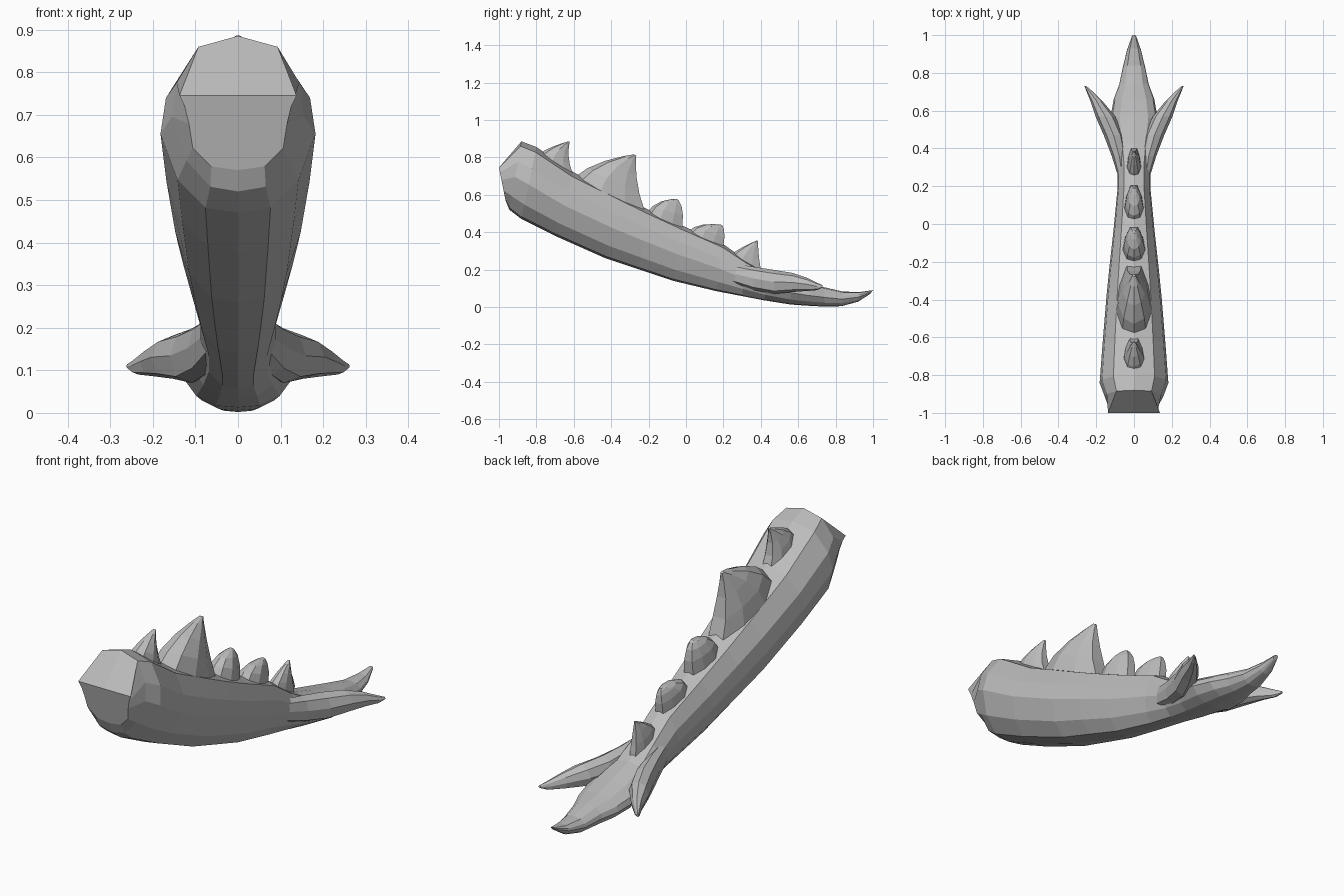
import bpy, bmesh
from mathutils import Vector

if "Cube" in bpy.data.objects:
    bpy.data.objects.remove(bpy.data.objects["Cube"])

grey = bpy.data.materials.new("stone grey")
grey.diffuse_color = (0.5, 0.5, 0.5, 1)
grey.use_nodes = True
grey.node_tree.nodes["Principled BSDF"].inputs["Base Color"].default_value = grey.diffuse_color

# Right half of each cross-section: (u = width factor, v = position from first to second edge)
BODY = [(0, 0), (.42, .03), (.78, .2), (1, .48), (.93, .7), (.6, .93), (0, 1)]
SNOUT = [(0, 0), (.5, .05), (.85, .3), (.92, .62), (1, .85), (1.1, 1), (0, 1)]
FLUKE = [(0, 0), (.75, .12), (1, .5), (.7, .85), (0, 1)]
SPIKE = [(0, 0), (.65, .1), (1, .38), (.8, .72), (.4, 1)]


def loft(name, rings):
    """Skin rings of (edge a (y,z), edge b (y,z), half width, x centre, section)."""
    bm = bmesh.new()
    loops = []
    for a, b, hw, cx, sec in rings:
        pts = sec + [(-u, v) for u, v in reversed(sec) if u > 0]
        loops.append([bm.verts.new((cx + u * hw,
                                    a[0] + (b[0] - a[0]) * v,
                                    a[1] + (b[1] - a[1]) * v)) for u, v in pts])
    n = len(loops[0])
    for p, q in zip(loops, loops[1:]):
        for i in range(n):
            j = (i + 1) % n
            bm.faces.new((p[i], p[j], q[j], q[i]))
    bm.faces.new(loops[0])
    bm.faces.new(loops[-1])
    bmesh.ops.recalc_face_normals(bm, faces=bm.faces)
    me = bpy.data.meshes.new(name)
    bm.to_mesh(me)
    bm.free()
    me.materials.append(grey)
    ob = bpy.data.objects.new(name, me)
    bpy.context.collection.objects.link(ob)
    return ob


# Body, from blunt head to the middle tail point: bottom edge, top edge, half width
body_rings = [
    ((-.965, .57), (-1.0, .745), .125),
    ((-.945, .52), (-.88, .885), .155),
    ((-.88, .47), (-.80, .855), .182),
    ((-.70, .38), (-.60, .72), .168),
    ((-.43, .26), (-.36, .60), .147),
    ((-.25, .20), (-.20, .52), .130),
    ((-.07, .14), (-.02, .435), .110),
    ((.16, .085), (.2, .335), .088),
    ((.30, .058), (.32, .25), .088),
    ((.42, .035), (.43, .185), .105),
    ((.56, .013), (.56, .145), .125),
    ((.66, .006), (.66, .12), .108),
    ((.74, .002), (.74, .105), .078),
    ((.83, .004), (.84, .082), .058),
    ((.92, .028), (.93, .08), .036),
    ((.985, .07), (1.0, .09), .012),
]
body = loft("body", [(a, b, w, 0, BODY if i else SNOUT)
                     for i, (a, b, w) in enumerate(body_rings)])

# Side tail flukes, fused into the body
fluke_rings = [
    ((.24, .13), (.24, .235), .020, .060),
    ((.36, .09), (.36, .215), .040, .078),
    ((.47, .07), (.47, .198), .052, .108),
    ((.57, .08), (.57, .182), .052, .152),
    ((.65, .086), (.65, .155), .032, .198),
    ((.70, .09), (.70, .13), .017, .234),
    ((.73, .104), (.73, .116), .005, .257),
]
for side, label in ((1, "right"), (-1, "left")):
    fluke = loft(label + "_fluke", [(a, b, w, cx * side, FLUKE) for a, b, w, cx in fluke_rings])
    mod = body.modifiers.new("fuse", 'BOOLEAN')
    mod.operation = 'UNION'
    mod.solver = 'EXACT'
    mod.object = fluke
    bpy.context.view_layer.objects.active = body
    bpy.ops.object.modifier_apply(modifier=mod.name)
    bpy.data.objects.remove(fluke)


def bezier(a, c, b, t):
    return Vector(a) * (1 - t) ** 2 + Vector(c) * 2 * t * (1 - t) + Vector(b) * t * t


# Back spikes: front foot, front bulge, tip, back bulge, back foot, half width
spikes = [
    ((-.79, .815), (-.74, .855), (-.62, .888), (-.645, .80), (-.60, .70), .052),
    ((-.60, .69), (-.50, .785), (-.265, .818), (-.28, .67), (-.22, .51), .092),
    ((-.21, .50), (-.17, .575), (-.05, .578), (-.005, .55), (-.02, .42), .056),
    ((.01, .40), (.05, .455), (.19, .440), (.215, .42), (.20, .32), .047),
    ((.235, .275), (.28, .315), (.385, .358), (.385, .28), (.40, .20), .034),
]
for k, (foot, front, tip, rear, heel, w) in enumerate(spikes):
    rings = []
    for t in (0, .3, .6, .85, .97):
        rings.append((bezier(foot, front, tip, t), bezier(heel, rear, tip, t),
                      w * (1 - t ** 1.7) + .004, 0, SPIKE))
    loft(f"back_spike_{k + 1}", rings)
